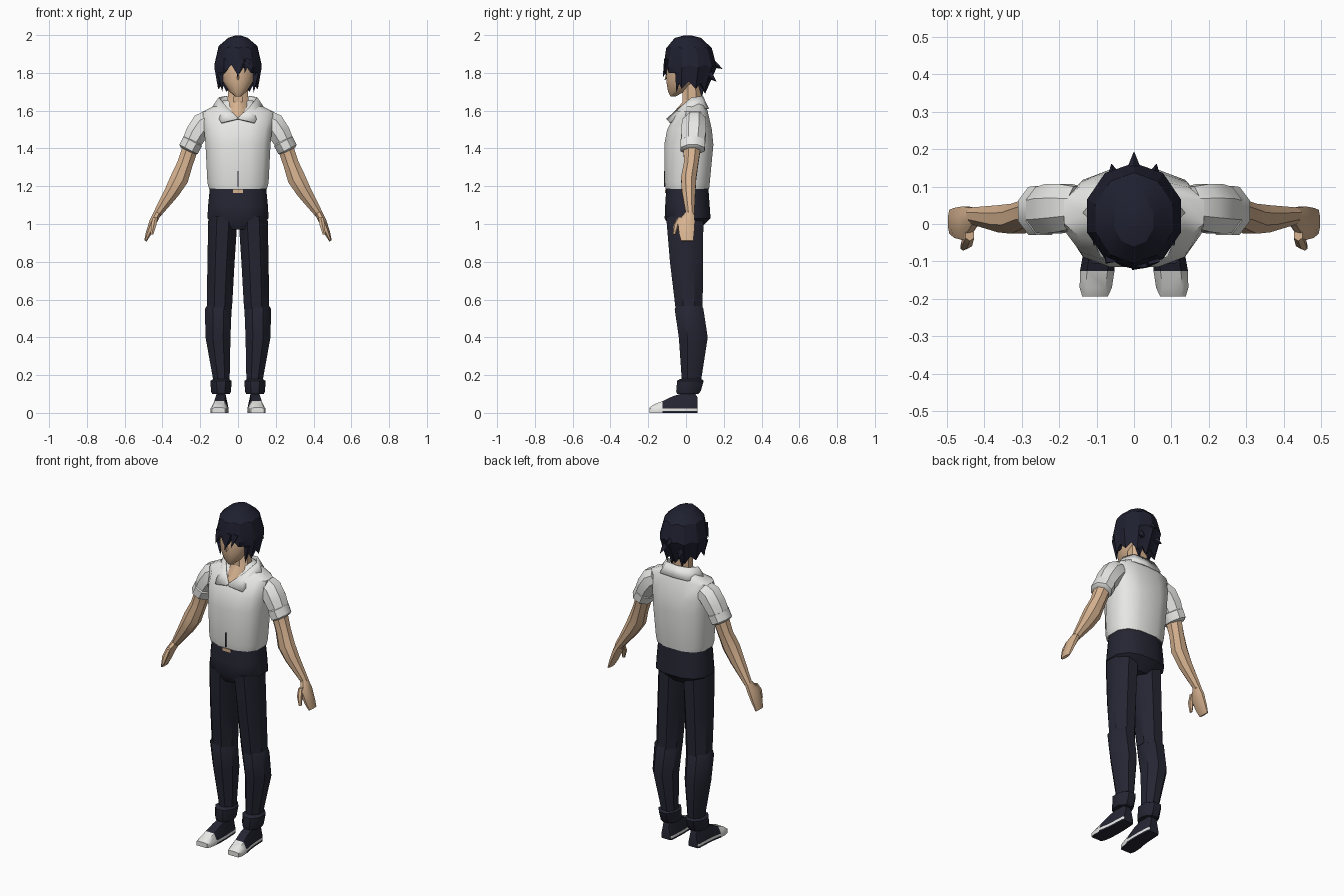
import bpy, bmesh, math
from mathutils import Vector

if "Cube" in bpy.data.objects:
    bpy.data.objects.remove(bpy.data.objects["Cube"])


def material(name, col):
    m = bpy.data.materials.new(name)
    m.diffuse_color = (*col, 1)
    m.use_nodes = True
    m.node_tree.nodes["Principled BSDF"].inputs["Base Color"].default_value = m.diffuse_color
    return m


SKIN = material("skin", (0.68, 0.45, 0.28))
WHITE = material("white_cloth", (0.80, 0.80, 0.78))
NAVY = material("navy_trousers", (0.019, 0.019, 0.034))
HAIR = material("dark_hair", (0.014, 0.015, 0.030))


def finish(name, bm, mats, mirror=False, rule=None, angle=40, thick=0):
    bmesh.ops.recalc_face_normals(bm, faces=bm.faces)
    bm.normal_update()
    if rule:
        for f in bm.faces:
            f.material_index = rule(f)
    me = bpy.data.meshes.new(name)
    bm.to_mesh(me)
    bm.free()
    ob = bpy.data.objects.new(name, me)
    bpy.context.collection.objects.link(ob)
    for m in mats:
        me.materials.append(m)
    bpy.ops.object.select_all(action='DESELECT')
    ob.select_set(True)
    bpy.context.view_layer.objects.active = ob
    bpy.ops.object.shade_smooth_by_angle(angle=math.radians(angle))
    if thick:
        mod = ob.modifiers.new("thickness", 'SOLIDIFY')
        mod.thickness = thick
        mod.offset = 0
    if mirror:
        ob.modifiers.new("mirror", 'MIRROR')
    return ob


def skin_rings(rings, caps=True, closed=True):
    """Bridge successive rings of points into one mesh."""
    bm = bmesh.new()
    vs = [[bm.verts.new(p) for p in r] for r in rings]
    n = len(rings[0])
    for a, b in zip(vs, vs[1:]):
        for i in range(n if closed else n - 1):
            j = (i + 1) % n
            bm.faces.new((a[i], a[j], b[j], b[i]))
    if caps:
        bm.faces.new(vs[0])
        bm.faces.new(vs[-1])
    return bm


def unit_ring(n, e):
    """Squared-off polygon scaled to fill -1..1."""
    pts = []
    for i in range(n):
        t = 2 * math.pi * (i + 0.5) / n
        c, s = math.cos(t), math.sin(t)
        pts.append((math.copysign(abs(c) ** e, c), math.copysign(abs(s) ** e, s)))
    mx, my = max(p[0] for p in pts), max(p[1] for p in pts)
    return [(x / mx, y / my) for x, y in pts]


def stack(name, levels, mat, n=8, e=1.0, **kw):
    """Body part from levels of (z, x0, x1, y0, y1)."""
    u = unit_ring(n, e)
    rings = [[((a + b) / 2 + (b - a) / 2 * x, (c + d) / 2 + (d - c) / 2 * y, z)
              for x, y in u] for z, a, b, c, d in levels]
    return finish(name, skin_rings(rings), [mat], **kw)


def limb(name, path, mat, n=8, **kw):
    """Tube along a path of (x, y, z, in-plane radius, y radius), mirrored."""
    u = unit_ring(n, 1)
    rings = []
    for k, (x, y, z, r, ry) in enumerate(path):
        p, q = path[max(k - 1, 0)], path[min(k + 1, len(path) - 1)]
        t = Vector((q[0] - p[0], 0, q[2] - p[2])).normalized()
        rings.append([(x - t.z * r * a, y + ry * b, z + t.x * r * a) for a, b in u])
    return finish(name, skin_rings(rings), [mat], mirror=True, **kw)


def plate(name, x, z0, z1, y, mat):
    bm = bmesh.new()
    bmesh.ops.create_cube(bm, size=1)
    for v in bm.verts:
        v.co = Vector((v.co.x * x * 2, y + v.co.y * 0.006, (z0 + z1) / 2 + v.co.z * (z1 - z0)))
    return finish(name, bm, [mat])


# Trousers
stack("trouser_hips", [(0.97, -.09, .09, -.08, .07), (1.03, -.162, .162, -.113, .13),
                       (1.10, -.158, .158, -.11, .125), (1.20, -.148, .148, -.104, .118)],
      NAVY, n=12, e=.8)
stack("trouser_thigh", [(0.55, .032, .165, -.055, .088), (0.80, .018, .162, -.085, .09),
                        (1.04, .002, .157, -.105, .092)], NAVY, mirror=True)
stack("trouser_shin", [(0.14, .045, .125, -.02, .075), (0.40, .04, .172, -.038, .115),
                       (0.55, .034, .175, -.06, .092), (0.575, .05, .16, -.045, .08)],
      NAVY, mirror=True)
stack("trouser_cuff", [(0.10, .043, .137, -.047, .065), (0.115, .037, .143, -.052, .078),
                       (0.17, .034, .146, -.047, .094), (0.18, .05, .13, -.03, .08)],
      NAVY, mirror=True)

# Shoes: white toe and side stripe, dark upper and sole
rings = []
for y, cx, w, h in [(.062, .09, .030, .08), (.05, .09, .036, .10), (-.03, .09, .040, .10),
                    (-.07, .092, .042, .088), (-.125, .098, .046, .062),
                    (-.17, .102, .043, .045), (-.194, .104, .034, .028)]:
    half = [(1, 0), (1, .010), (1, .024), (.6, h)]
    prof = half + [(-a, b) for a, b in reversed(half)]
    rings.append([(cx + a * w, y, b) for a, b in prof])


def shoe_rule(f):
    c = f.calc_center_median()
    if f.normal.z < -.5:
        return 0
    return 1 if c.y < -.13 or .010 < c.z < .022 else 0


finish("shoe", skin_rings(rings), [NAVY, WHITE], mirror=True, rule=shoe_rule)

# Shirt body with collar
stack("shirt_body", [(1.185, -.153, .153, -.108, .122), (1.22, -.162, .162, -.113, .126),
                     (1.42, -.172, .172, -.115, .145), (1.50, -.18, .18, -.10, .137),
                     (1.595, -.187, .187, -.05, .115), (1.625, -.125, .125, -.012, .105),
                     (1.655, -.075, .075, .005, .09)], WHITE, n=12, e=.75)
upper = [(0, .088, 1.672), (.07, .082, 1.675), (.10, .03, 1.668), (.055, -.035, 1.613), (0, -.087, 1.562)]
lower = [(0, .118, 1.61), (.09, .112, 1.61), (.135, .03, 1.615), (.088, -.085, 1.535), (.006, -.102, 1.555)]
finish("shirt_collar", skin_rings([upper, lower], caps=False, closed=False), [WHITE],
       mirror=True, thick=.008)
plate("shirt_seam", .003, 1.195, 1.28, -.114, NAVY)
plate("waist_gap", .026, 1.164, 1.182, -.107, SKIN)

# Sleeves and rolled cuffs
limb("sleeve", [(.15, .045, 1.55, .055, .055), (.185, .043, 1.53, .062, .064),
                (.22, .04, 1.48, .058, .066), (.258, .036, 1.41, .048, .058)], WHITE)
limb("sleeve_cuff", [(.236, .036, 1.445, .045, .055), (.24, .036, 1.437, .055, .066),
                     (.262, .035, 1.395, .054, .064), (.266, .035, 1.387, .042, .052)], WHITE)

# Arms and hands
limb("arm", [(.25, .033, 1.41, .042, .046), (.28, .027, 1.32, .041, .038),
             (.31, .014, 1.24, .048, .040), (.35, .014, 1.17, .040, .036),
             (.43, .022, 1.05, .021, .022)], SKIN)
limb("hand", [(.425, .02, 1.06, .020, .022), (.45, .002, 1.01, .020, .045),
              (.474, .003, .95, .015, .040), (.49, .006, .91, .007, .032)], SKIN)
limb("thumb", [(.438, -.03, 1.035, .012, .015), (.446, -.052, .995, .014, .015),
               (.456, -.062, .945, .007, .009)], SKIN, n=6)

# Neck, head and nose
stack("neck", [(1.55, -.045, .045, -.086, .07), (1.60, -.058, .058, -.058, .08),
               (1.645, -.055, .055, -.018, .082), (1.76, -.052, .052, -.02, .08)], SKIN)
stack("head", [(1.675, -.014, .014, -.082, -.055), (1.70, -.045, .045, -.095, -.01),
               (1.755, -.08, .08, -.104, .06), (1.82, -.094, .094, -.104, .10),
               (1.92, -.09, .09, -.085, .11), (1.96, -.05, .05, -.04, .07)], SKIN, n=12)


def lock(name, base, tip, r, mat, sides=4):
    """Tapered spike from base to tip."""
    a, b = Vector(base), Vector(tip)
    bm = bmesh.new()
    bmesh.ops.create_cone(bm, cap_ends=True, segments=sides, radius1=r, radius2=.001,
                          depth=(b - a).length)
    rot = (b - a).to_track_quat('Z', 'Y')
    for v in bm.verts:
        v.co = rot @ v.co + (a + b) / 2
    return finish(name, bm, [mat], angle=20)


lock("nose", (0, -.098, 1.785), (0, -.113, 1.762), .011, SKIN)

# Hair cap: domed crown, jagged hem, tucked underside
hem = [1.785, 1.845, 1.80, 1.80, 1.715, 1.755, 1.715, 1.745, 1.70, 1.73, 1.69]
N = 20
rings = []
for z, rx, y0, y1 in [(1.998, .015, -.01, .03), (1.985, .055, -.06, .08),
                      (1.93, .108, -.105, .137), (1.83, .132, -.120, .163)]:
    ring = []
    for i in range(N):
        t = 2 * math.pi * i / N
        k = 1.0 if i % 2 == 0 else .95
        ring.append((rx * k * math.sin(t), (y0 + y1) / 2 - (y1 - y0) / 2 * k * math.cos(t),
                     z + (.012 if i % 2 and z < 1.95 else 0)))
    rings.append(ring)
for shrink, lift in ((1, 0), (.6, .05)):
    ring = []
    for i in range(N):
        j = min(i, N - i)
        t = 2 * math.pi * i / N
        k = (1 - .35 * (j / 10) ** 2) * shrink
        ring.append((.118 * (1 - .15 * j / 10) * shrink * math.sin(t),
                     .015 - .133 * k * math.cos(t), hem[j] + lift))
    rings.append(ring)
finish("hair_cap", skin_rings(rings), [HAIR], angle=22)

# Loose locks
for k, (base, tip, r) in enumerate([
        ((0, .12, 1.86), (0, .192, 1.822), .03), ((.05, .11, 1.80), (.06, .16, 1.755), .028),
        ((-.05, .11, 1.80), (-.06, .16, 1.755), .028), ((.02, -.10, 1.87), (-.005, -.122, 1.775), .022),
        ((.05, -.09, 1.87), (.035, -.116, 1.80), .022), ((-.06, -.085, 1.87), (-.075, -.105, 1.79), .024),
        ((.095, -.04, 1.80), (.082, -.05, 1.695), .022), ((-.095, -.04, 1.80), (-.082, -.05, 1.70), .022),
        ((.03, .08, 1.76), (.035, .085, 1.67), .03), ((-.03, .08, 1.76), (-.035, .085, 1.67), .03)]):
    lock(f"hair_lock_{k}", base, tip, r, HAIR)
